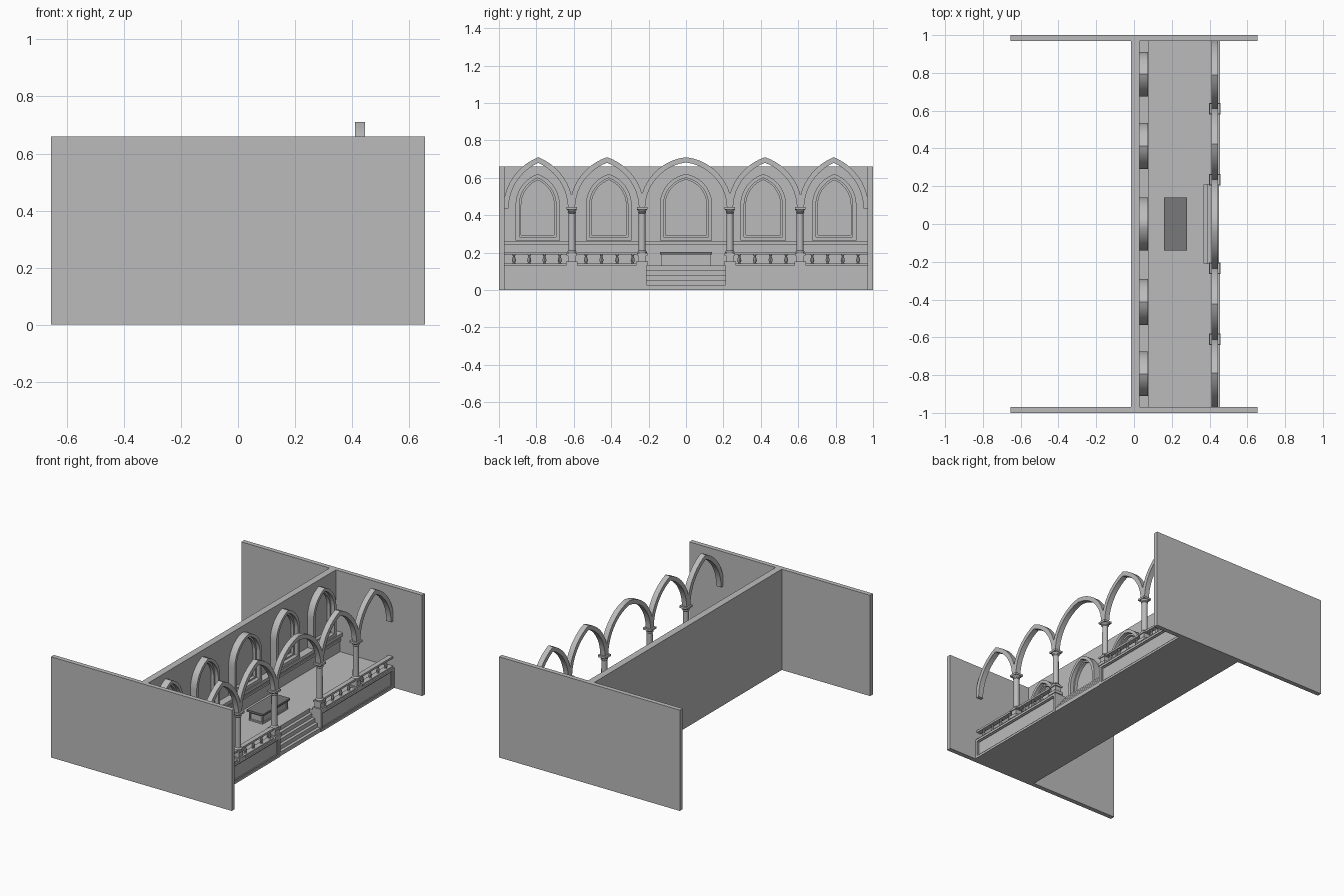
import bpy, bmesh, math

if "Cube" in bpy.data.objects:
    bpy.data.objects.remove(bpy.data.objects["Cube"])


def material(name, v):
    m = bpy.data.materials.new(name)
    m.diffuse_color = (v, v, v, 1)
    m.use_nodes = True
    m.node_tree.nodes["Principled BSDF"].inputs["Base Color"].default_value = m.diffuse_color
    return m


STONE = material("pale_stone", 0.5)
DARK = material("dark_stone", 0.19)
FLOOR = 0.132


def finish(name, bm, mat=STONE, smooth=False):
    bmesh.ops.recalc_face_normals(bm, faces=bm.faces)
    me = bpy.data.meshes.new(name)
    bm.to_mesh(me)
    bm.free()
    me.materials.append(mat)
    ob = bpy.data.objects.new(name, me)
    bpy.context.collection.objects.link(ob)
    if smooth:
        bpy.ops.object.select_all(action='DESELECT')
        ob.select_set(True)
        bpy.context.view_layer.objects.active = ob
        bpy.ops.object.shade_smooth_by_angle(angle=math.radians(35))
    return ob


def add_box(bm, x0, x1, y0, y1, z0, z1):
    v = [bm.verts.new((x, y, z)) for x in (x0, x1) for y in (y0, y1) for z in (z0, z1)]
    for f in ((0, 1, 3, 2), (4, 6, 7, 5), (0, 4, 5, 1), (2, 3, 7, 6), (0, 2, 6, 4), (1, 5, 7, 3)):
        bm.faces.new([v[i] for i in f])


def boxes(name, items, mat=STONE):
    bm = bmesh.new()
    for b in items:
        add_box(bm, *b)
    return finish(name, bm, mat)


def panel_frame(x0, x1, y0, y1, z0, z1, t):
    """Four bars around a sunken panel facing +x."""
    return [(x0, x1, y0, y1, z0, z0 + t), (x0, x1, y0, y1, z1 - t, z1),
            (x0, x1, y0, y0 + t, z0 + t, z1 - t), (x0, x1, y1 - t, y1, z0 + t, z1 - t)]


def add_lathe(bm, x, y, profile, sides):
    rings = [[bm.verts.new((x + r * math.cos(2 * math.pi * i / sides),
                            y + r * math.sin(2 * math.pi * i / sides), z))
              for i in range(sides)] for r, z in profile]
    for a, b in zip(rings, rings[1:]):
        for i in range(sides):
            j = (i + 1) % sides
            bm.faces.new((a[i], a[j], b[j], b[i]))
    bm.faces.new(rings[0])
    bm.faces.new(rings[-1])


def pointed_arch(yc, w, spring, h, inset, n=10):
    """Two-centred pointed arch as (y, z) points from +y foot to -y foot."""
    c = (h * h - w * w) / (2 * w)
    r = w + c - inset
    end = math.acos(c / r)
    half = [(r * math.cos(end * i / n) - c, r * math.sin(end * i / n)) for i in range(n + 1)]
    half[-1] = (0, half[-1][1])
    pts = half + [(-y, z) for y, z in half[-2::-1]]
    return [(yc + y, spring + z) for y, z in pts]


def band(name, outer, inner, x0, x1, closed):
    """Solid strip between two outlines in the yz plane."""
    bm = bmesh.new()
    rows = [[bm.verts.new((x, *p)) for x, p in ((x0, o), (x1, o), (x1, i), (x0, i))]
            for o, i in zip(outer, inner)]
    for a, b in zip(rows, rows[1:] + (rows[:1] if closed else [])):
        for k in range(4):
            m = (k + 1) % 4
            bm.faces.new((a[k], a[m], b[m], b[k]))
    if not closed:
        bm.faces.new(rows[0])
        bm.faces.new(rows[-1])
    return finish(name, bm, STONE, True)


# Walls
for s, tag in ((-1, "front"), (1, "rear")):
    y0, y1 = sorted((s * 0.97, s))
    boxes(tag + "_end_wall", [(-0.655, 0.655, y0, y1, 0, 0.66)])
boxes("long_wall", [(-0.015, 0.03, -0.97, 0.97, 0, 0.66)])

# Raised floor with a gap for the stairs
boxes("floor_platform", [(0.03, 0.37, -0.97, 0.97, 0, FLOOR),
                         (0.37, 0.442, 0.21, 0.97, 0, FLOOR),
                         (0.37, 0.442, -0.97, -0.21, 0, FLOOR)])
bars = []
for y0, y1 in ((-0.97, -0.21), (0.21, 0.97)):
    bars += panel_frame(0.442, 0.454, y0, y1, 0, FLOOR, 0.015)
    bars += panel_frame(0.442, 0.448, y0 + 0.015, y1 - 0.015, 0.015, FLOOR - 0.015, 0.007)
boxes("platform_panel_frame", bars)

# Stairs
boxes("stairs", [(0.37, 0.45 - 0.02 * i, -0.21, 0.21, 0.0264 * i, 0.0264 * (i + 1))
                 for i in range(4)])

# Wainscot along the long wall
boxes("wainscot", [(0.03, 0.06, -0.97, 0.97, FLOOR, 0.21),
                   (0.03, 0.068, -0.97, 0.97, 0.205, 0.22),
                   (0.03, 0.064, -0.97, 0.97, 0.22, 0.24),
                   (0.03, 0.08, -0.97, 0.97, 0.24, 0.262)])

# Arched frames on the long wall
for yc, w in ((0, 0.14), (0.413, 0.122), (-0.413, 0.122), (0.793, 0.118), (-0.793, 0.118)):
    def outline(t):
        arch = pointed_arch(yc, w, 0.455, 0.165, t)
        return arch + [(yc - w + t, 0.264 + t), (yc + w - t, 0.264 + t)]
    band("wall_arch_frame", outline(0), outline(0.02), 0.03, 0.075, True)
    band("wall_arch_inner_moulding", outline(0.02), outline(0.03), 0.03, 0.05, True)

# Open arcade
for yc, w in ((0, 0.247), (0.4225, 0.199), (-0.4225, 0.199), (0.79, 0.187), (-0.79, 0.187)):
    band("arcade_arch", pointed_arch(yc, w, 0.435, 0.275, 0),
         pointed_arch(yc, w, 0.435, 0.275, 0.028), 0.41, 0.445, False)

# Columns with square plinths and capitals
XC = 0.4275
for y in (-0.61, -0.235, 0.235, 0.61):
    bm = bmesh.new()
    add_lathe(bm, XC, y, [(0.026, 0.195), (0.026, 0.203), (0.019, 0.212), (0.018, 0.41),
                          (0.023, 0.415), (0.019, 0.42), (0.028, 0.432)], 12)
    finish("column", bm, STONE, True)
    parts = [(0.028, 0.43, 0.443), (0.031, FLOOR, 0.152), (0.022, 0.152, 0.185),
             (0.028, 0.185, 0.197)]
    boxes("column_plinth_and_capital",
          [(XC - h, XC + h, y - h, y + h, a, b) for h, a, b in parts])

# Balustrades between the columns
rails = []
bm = bmesh.new()
for s in (-1, 1):
    for a, b, ys in ((0.235, 0.61, (0.285, 0.368, 0.452, 0.535)),
                     (0.61, 0.97, (0.675, 0.757, 0.838, 0.92))):
        y0, y1 = sorted((s * a, s * b))
        rails += [(0.41, 0.445, y0, y1, FLOOR, 0.142), (0.412, 0.443, y0, y1, 0.19, 0.203)]
        for y in ys:
            add_lathe(bm, XC, s * y, [(0.010, 0.141), (0.006, 0.146), (0.011, 0.157),
                                      (0.009, 0.168), (0.005, 0.18), (0.010, 0.191)], 8)
finish("balusters", bm, STONE, True)
boxes("balustrade_rails", rails)

# Altar table: panelled body and dark top slab
body = [(0.178, 0.262, -0.122, 0.122, FLOOR, 0.19)]
body += panel_frame(0.262, 0.27, -0.13, 0.13, FLOOR, 0.19, 0.009)
body += [(0.17, 0.178, -0.13, 0.13, FLOOR, 0.19)]
body += [(0.178, 0.262, min(s * 0.122, s * 0.13), max(s * 0.122, s * 0.13), z0, z1)
         for s in (-1, 1) for z0, z1 in ((FLOOR, 0.141), (0.181, 0.19))]
boxes("table_body", body)
boxes("table_top", [(0.16, 0.28, -0.14, 0.14, 0.19, 0.203)], DARK)
